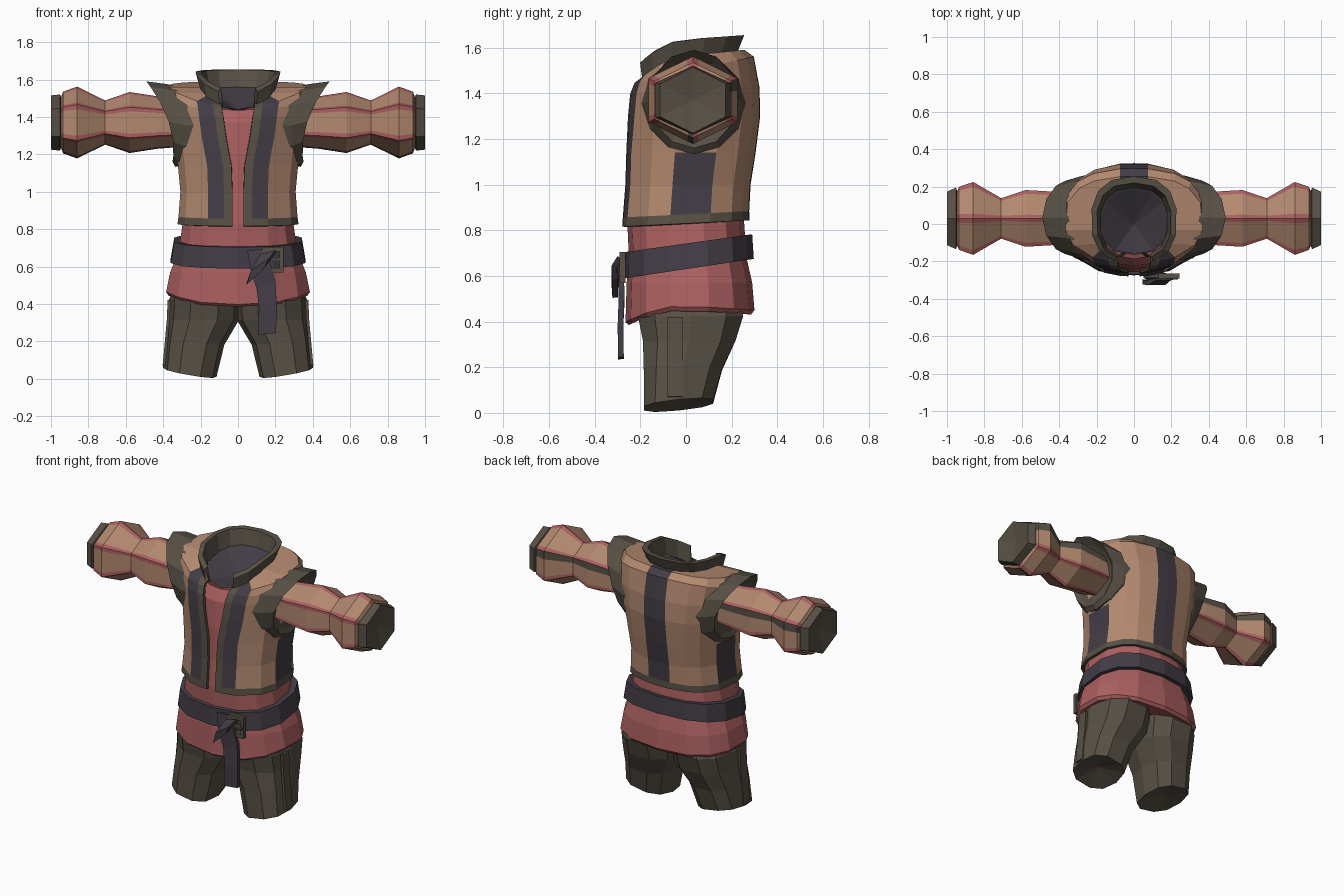
import bpy, math
from mathutils import Vector

if "Cube" in bpy.data.objects:
    bpy.data.objects.remove(bpy.data.objects["Cube"])

TAN, RED, OLIVE, NAVY = range(4)
MATS = []
for nm, c in (("tan leather", (.45, .25, .16)), ("red cloth", (.41, .115, .115)),
              ("dark olive cloth", (.095, .08, .06)), ("dark navy leather", (.056, .047, .06))):
    m = bpy.data.materials.new(nm)
    m.diffuse_color = (*c, 1)
    m.use_nodes = True
    m.node_tree.nodes["Principled BSDF"].inputs["Base Color"].default_value = m.diffuse_color
    MATS.append(m)


def mirror(ob):
    ob.modifiers.new("mirror", 'MIRROR').merge_threshold = .001


def thicken(ob, t, off=-1):
    s = ob.modifiers.new("thickness", 'SOLIDIFY')
    s.thickness, s.offset = t, off


def loft(name, rows, mat, closed=True, bottom=None, top=None):
    """Skin rows of points; mat is a colour or a rule f(row, column); bottom/top are cap apexes."""
    n = len(rows[0])
    verts = [p for r in rows for p in r]
    faces, cols = [], []
    pick = mat if callable(mat) else (lambda i, j: mat)
    span = n if closed else n - 1
    for i in range(len(rows) - 1):
        for j in range(span):
            k = (j + 1) % n
            faces.append((i*n + j, i*n + k, (i+1)*n + k, (i+1)*n + j))
            cols.append(pick(i, j))
    for apex, base, last in ((bottom, 0, False), (top, (len(rows) - 1) * n, True)):
        if apex:
            verts.append(apex)
            for j in range(span):
                a, b = base + j, base + (j + 1) % n
                faces.append((a, b, len(verts) - 1) if last else (b, a, len(verts) - 1))
                cols.append(pick(len(rows) - 2 if last else 0, j))
    me = bpy.data.meshes.new(name)
    me.from_pydata(verts, [], faces)
    for m in MATS:
        me.materials.append(m)
    for p, c in zip(me.polygons, cols):
        p.material_index = c
    ob = bpy.data.objects.new(name, me)
    bpy.context.collection.objects.link(ob)
    return ob


def spow(v, p):
    return math.copysign(abs(v) ** p, v)


def ring(angles, hw, yf, yb, z, tilt=0, drop=0, cx=0, xtilt=0, p=.8):
    """Squarish oval, angle 0 at the front, counter-clockwise; drop lowers the front in a curve."""
    out = []
    for a in angles:
        s, c = math.sin(math.radians(a)), math.cos(math.radians(a))
        x, y = hw * spow(s, p), (yf + yb) / 2 - (yb - yf) / 2 * spow(c, p)
        out.append((cx + x, y, z + tilt * y + xtilt * x - drop * max(0, -y) ** 2))
    return out


def even(n, off=0):
    return [off + 360 * i / n for i in range(n)]


# Vest: half skin with opening, trim, stripes and side panel, mirrored
def vest_row(z, hw, yf, yb, e, tilt, drop=0):
    def deg(x):
        return math.degrees(math.asin(min(x / hw, .82) ** 1.25))
    front = [deg(e), deg(e + .045), deg(e + .13)]
    return ring(front + [58, 80, 108, 132, 150, 180 - deg(.075), 180], hw, yf, yb, z, tilt, drop)


def vest_colour(i, j):
    if i == 0 or j == 0:
        return OLIVE
    return NAVY if j in (1, 8) or (j == 4 and i < 3) else TAN


vest = loft("vest", [vest_row(*r) for r in (
    (.83, .328, -.28, .278, .03, .05), (.87, .322, -.277, .277, .03, .05),
    (1.0, .312, -.266, .283, .03, 0), (1.14, .325, -.262, .305, .035, 0),
    (1.3, .345, -.256, .325, .065, 0), (1.41, .365, -.247, .322, .078, .05),
    (1.495, .385, -.228, .297, .085, .22), (1.565, .37, -.205, .255, .09, .1, 2.0),
    (1.565, .2, -.185, .22, .085, .1, 2.5))], vest_colour, closed=False)
mirror(vest)
thicken(vest, .018)

# Collar: flared band with open front, and the dark lining inside it
arc = [22 + 316 * i / 12 for i in range(13)]
loft("collar", [ring(arc, .2, -.2, .225, 1.545, .15, 2.5), ring(arc, .23, -.215, .255, 1.637, .07, 2.2),
                ring(arc, .2, -.19, .22, 1.637, .07, 2.2), ring(arc, .18, -.175, .195, 1.53, .15, 2.2)],
     OLIVE, closed=False)
loft("neck_lining", [ring(even(12), .185, -.165, .2, 1.53, .15, 2.5),
                     ring(even(12), .17, -.155, .185, 1.525, .15, 2.5)], NAVY, top=(0, 0, 1.43))

# Shirt: chest, waist and flared skirt dipping at the front
rows = [ring(even(14), *r) for r in (
    (.378, -.25, .285, .45), (.392, -.265, .3, .47), (.37, -.26, .29, .57), (.325, -.25, .265, .68),
    (.302, -.257, .255, .83), (.28, -.245, .25, 1.0), (.29, -.24, .27, 1.2),
    (.26, -.225, .25, 1.37), (.17, -.185, .18, 1.465, .15))]
for i in (0, 1):
    rows[i] = [(x, y, z - .07 * max(0, -y / .26) ** 2 - .02 * max(0, y / .3)) for x, y, z in rows[i]]
loft("shirt", rows, RED, bottom=(0, 0, .5))

# Belt, higher at the back
b = even(14)
loft("belt", [ring(b, .33, -.25, .27, .635, .15), ring(b, .367, -.275, .297, .63, .15),
              ring(b, .348, -.272, .29, .742, .14), ring(b, .31, -.245, .26, .742, .14)], NAVY)


# Belt buckle: square frame with a prong
def bar(name, x, z, w, h, mat, y=-.278, d=.025):
    def q(yy):
        return [(x - w/2, yy, z - h/2), (x - w/2, yy, z + h/2), (x + w/2, yy, z + h/2), (x + w/2, yy, z - h/2)]
    return loft(name, [q(y - d/2), q(y + d/2)], mat, bottom=(x, y - d/2, z), top=(x, y + d/2, z))


for i, s in enumerate((-1, 1)):
    bar(f"buckle_side_{i}", .187 + s * .045, .637, .022, .135, OLIVE)
    bar(f"buckle_rail_{i}", .187, .637 + s * .056, .11, .024, OLIVE)
bar("buckle_prong", .19, .637, .09, .015, OLIVE, -.285)


# Belt tail: looped over the belt and hanging down
def ribbon(name, path):
    ob = loft(name, [[(x - dx, y, z - dz), (x + dx, y, z + dz)] for x, y, z, dx, dz in path],
              NAVY, closed=False)
    thicken(ob, .025, 0)


ribbon("belt_tail", [(.155, -.285, .24, .048, .005), (.16, -.287, .38, .048, .0),
                     (.15, -.282, .5, .05, .02), (.12, -.285, .6, .05, .03), (.11, -.275, .69, .06, .005)])
ribbon("belt_loop", [(.09, -.31, .545, .045, .04), (.12, -.315, .61, .05, .03), (.16, -.29, .67, .04, .01)])

# Trouser legs
legs = loft("trouser_legs", [ring(even(10, 18), hw, yf, yb, z, t, 0, cx, xt) for hw, yf, yb, z, t, cx, xt in (
    (.143, -.19, .125, .038, .1, .258, .17), (.157, -.192, .165, .19, 0, .23, .05),
    (.19, -.197, .225, .315, 0, .184, 0), (.19, -.22, .26, .425, 0, .178, 0),
    (.16, -.19, .22, .54, 0, .16, 0))], OLIVE, bottom=(.26, -.03, .07))
mirror(legs)
seam = loft("leg_side_seams", [[(x, -.08, z), (x, -.015, z)] for x, z in
                               ((.395, .07), (.383, .2), (.373, .31), (.368, .42))], OLIVE, closed=False)
thicken(seam, .016, 0)
mirror(seam)


# Sleeves: six-sided puffed tubes with narrow stripes along each corner
def hexa(x, ry, rz, w=.13):
    v = [Vector((x, .03 + ry * math.cos(math.radians(a)), 1.37 + rz * math.sin(math.radians(a))))
         for a in range(30, 390, 60)]
    return [p for k in range(6) for p in (v[k].lerp(v[k-1], .28 if k == 0 else w), v[k], v[k].lerp(v[(k+1) % 6], w))]


def sleeve_colour(i, j):
    if j % 3 == 2:
        return TAN
    return OLIVE if j in (0, 12) else RED


sleeve = loft("sleeves", [hexa(*r) for r in (
    (.3, .15, .13), (.43, .165, .14), (.58, .175, .163), (.71, .125, .118),
    (.86, .225, .192), (.935, .195, .165), (.96, .13, .1))], sleeve_colour)
mirror(sleeve)
cuff = loft("cuffs", [hexa(.93, .12, .1), hexa(.952, .19, .15), hexa(1.0, .165, .145)],
            OLIVE, top=(.975, .03, 1.37))
mirror(cuff)


# Armhole flaps: flared trim wrapping round the shoulder and standing out at the top
def arm_ring(ry, rz, x_top, x_bot, zc, wrap):
    out = []
    for a in even(12):
        c, s = math.cos(math.radians(a)), math.sin(math.radians(a))
        t = max(0, (s + 1) / 2)
        out.append((x_bot + (x_top - x_bot) * t ** 1.8 - wrap * c * c, .035 + ry * c, zc + rz * s))
    return out


flap = loft("armhole_flaps", [arm_ring(.235, .215, .35, .3, 1.355, .1), arm_ring(.22, .222, .39, .335, 1.355, .065),
                              arm_ring(.195, .215, .49, .35, 1.375, .02), arm_ring(.165, .18, .44, .34, 1.37, .02),
                              arm_ring(.1, .1, .36, .33, 1.37, 0)], OLIVE)
mirror(flap)
